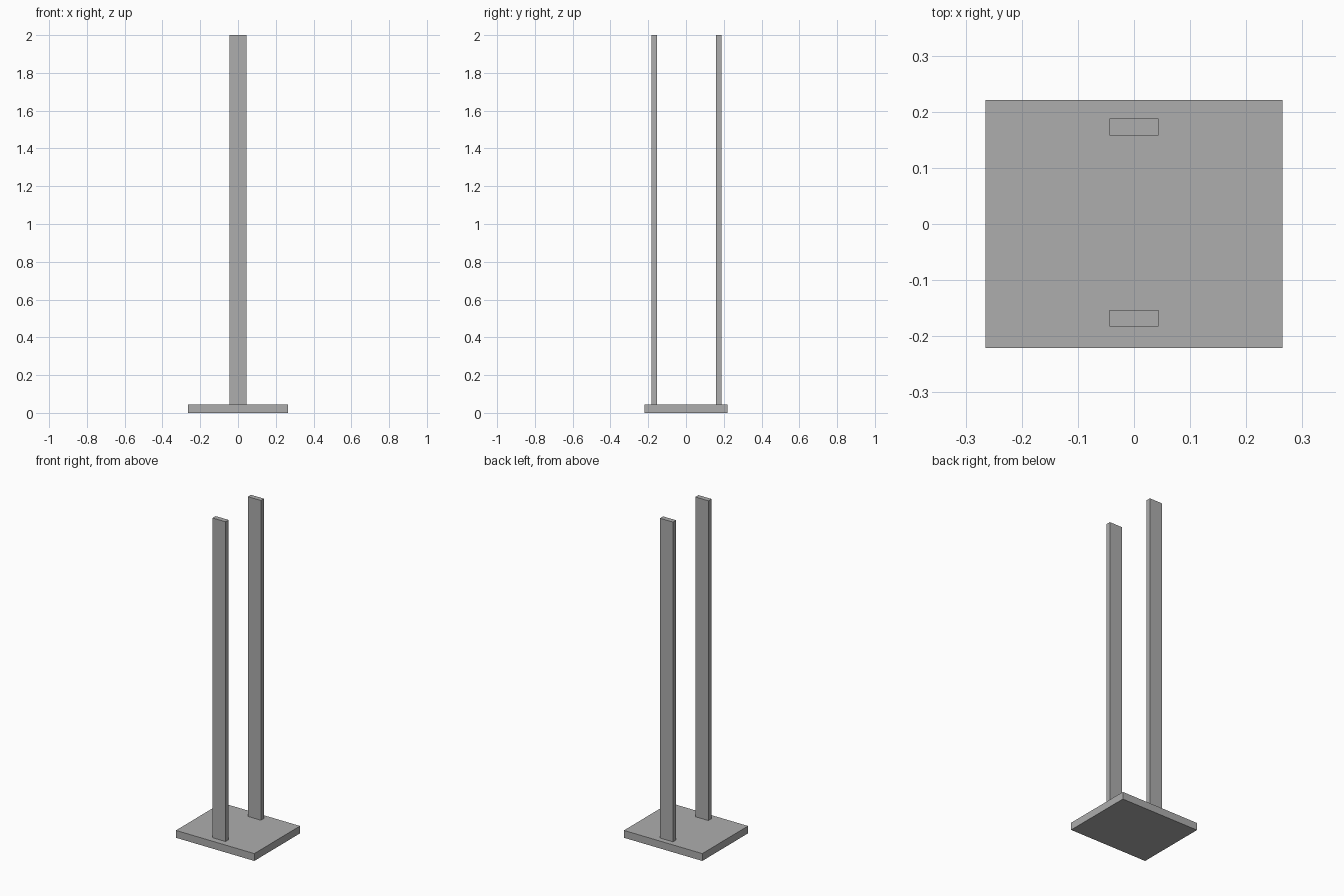
import bpy

if "Cube" in bpy.data.objects:
    bpy.data.objects.remove(bpy.data.objects["Cube"])

grey = bpy.data.materials.new("mid_grey")
grey.diffuse_color = (0.42, 0.42, 0.42, 1)
grey.use_nodes = True
grey.node_tree.nodes["Principled BSDF"].inputs["Base Color"].default_value = grey.diffuse_color

BASE_TOP = 0.045


def box(name, size, centre):
    """Add a flat-sided box with its size applied to the mesh."""
    bpy.ops.mesh.primitive_cube_add(size=1, location=centre)
    ob = bpy.context.object
    ob.name = name
    ob.scale = size
    bpy.ops.object.transform_apply(location=False, rotation=False, scale=True)
    ob.data.materials.append(grey)
    return ob


# Base plate
box("base_plate", (0.53, 0.442, BASE_TOP), (0, 0, BASE_TOP / 2))

# Two upright posts standing on the plate
post_height = 2 - BASE_TOP
for name, y in (("front_post", -0.168), ("back_post", 0.173)):
    box(name, (0.088, 0.03, post_height), (0, y, BASE_TOP + post_height / 2))
